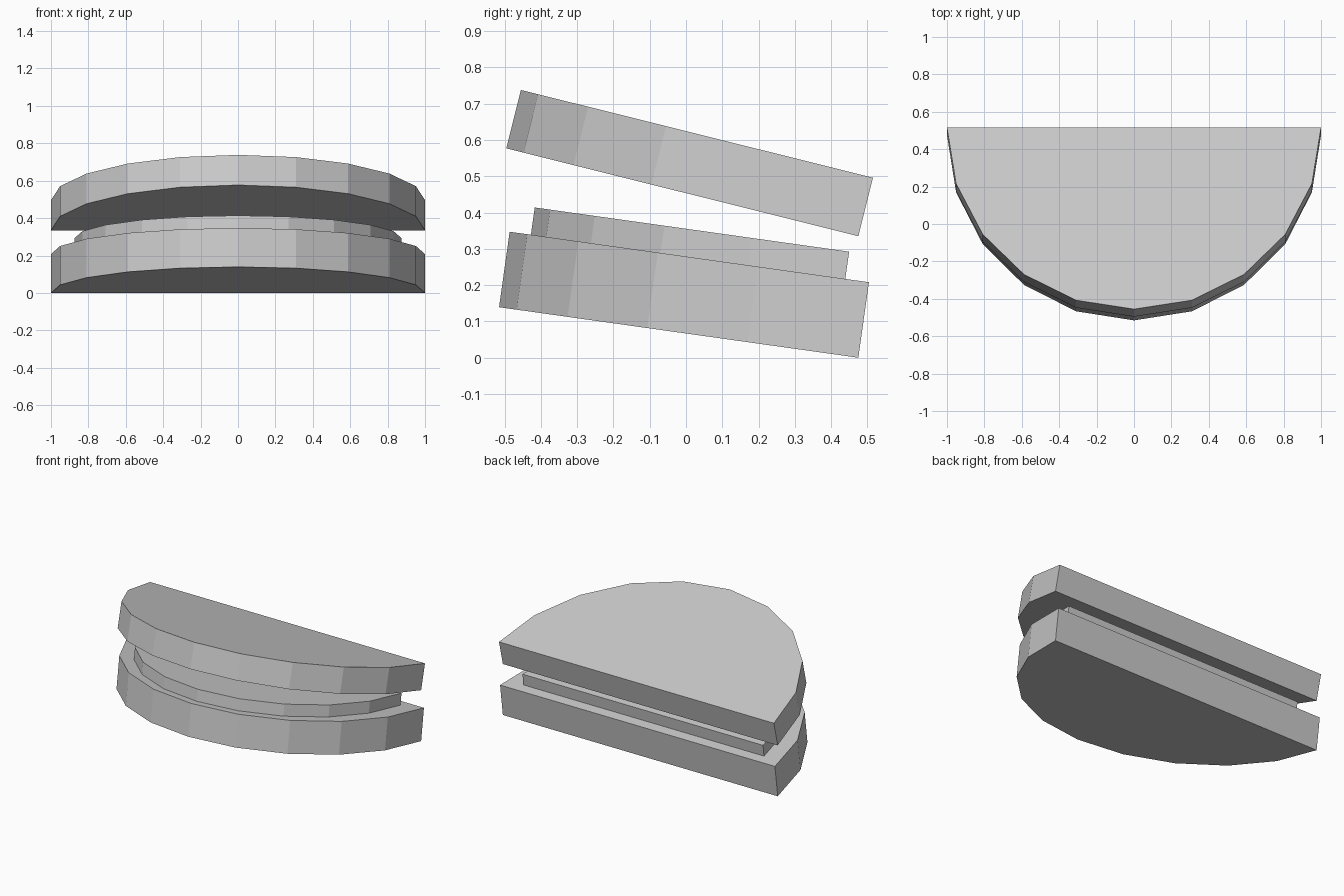
import bpy, bmesh, math
from mathutils import Matrix

if "Cube" in bpy.data.objects:
    bpy.data.objects.remove(bpy.data.objects["Cube"])

grey = bpy.data.materials.new("plain grey")
grey.diffuse_color = (0.6, 0.6, 0.6, 1)
grey.use_nodes = True
grey.node_tree.nodes["Principled BSDF"].inputs["Base Color"].default_value = grey.diffuse_color

SEGMENTS = 10


def half_disc(name, radius, thickness, tilt, back_y, back_z):
    """Half disc, flat edge at the back, tilted up at the front.
    back_y, back_z locate the lower back edge."""
    bm = bmesh.new()
    ring = []
    for i in range(SEGMENTS + 1):
        a = math.pi + math.pi * i / SEGMENTS
        ring.append(bm.verts.new((radius * math.cos(a), radius * math.sin(a), 0)))
    face = bm.faces.new(ring)
    top = bmesh.ops.extrude_face_region(bm, geom=[face])["geom"]
    verts = [v for v in top if isinstance(v, bmesh.types.BMVert)]
    bmesh.ops.translate(bm, verts=verts, vec=(0, 0, thickness))
    bmesh.ops.recalc_face_normals(bm, faces=bm.faces)
    bm.transform(Matrix.Translation((0, back_y, back_z))
                 @ Matrix.Rotation(-math.radians(tilt), 4, 'X'))
    mesh = bpy.data.meshes.new(name)
    bm.to_mesh(mesh)
    bm.free()
    mesh.materials.append(grey)
    obj = bpy.data.objects.new(name, mesh)
    bpy.context.collection.objects.link(obj)
    return obj


# Thick lower slab, thin filling resting on it, raised upper slab
half_disc("lower_slab", 1.0, 0.21, 8.0, 0.475, 0.0)
half_disc("filling", 0.875, 0.076, 8.0, 0.439, 0.217)
half_disc("upper_slab", 1.0, 0.166, 14.0, 0.475, 0.335)
